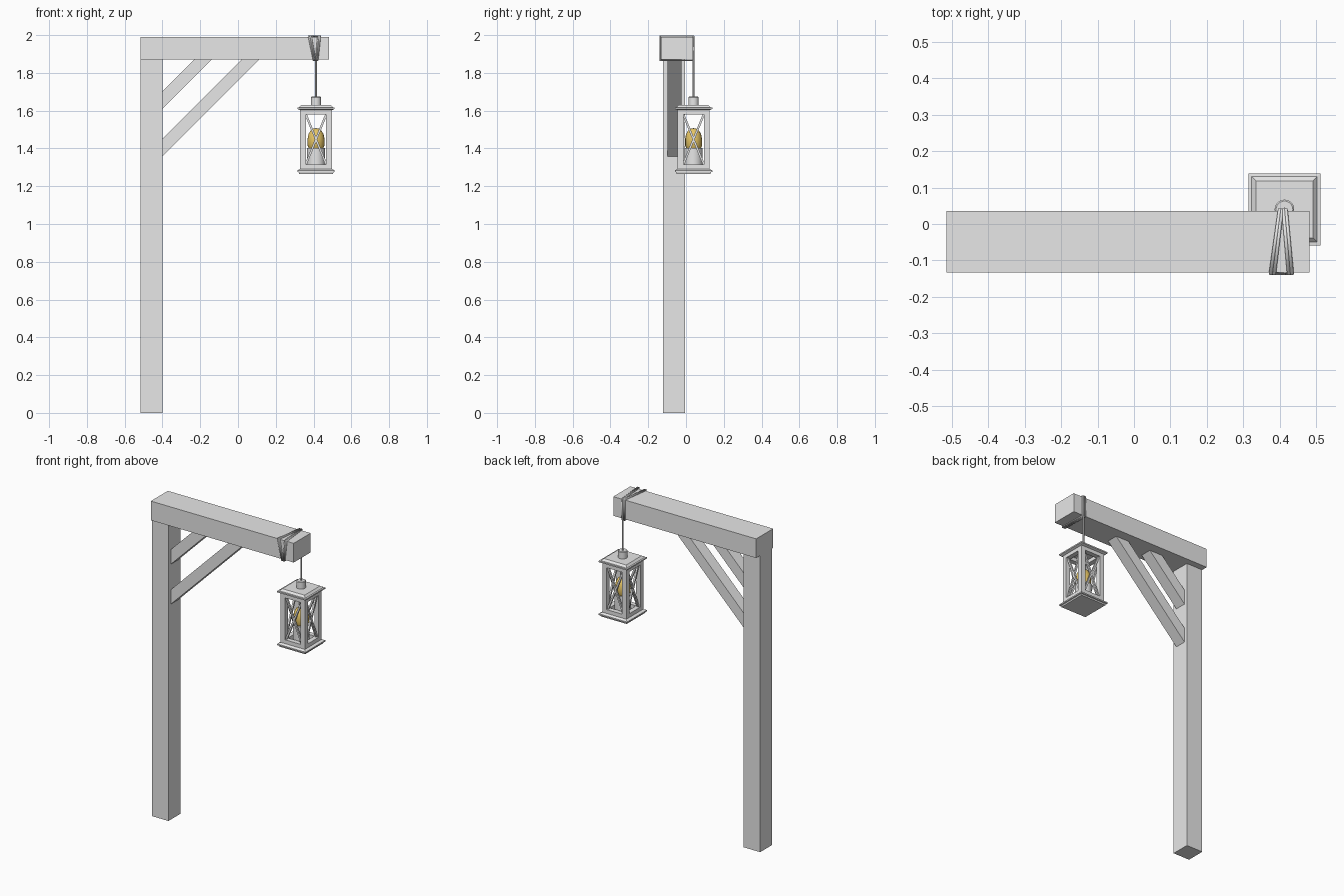
import bpy, bmesh, math
from mathutils import Vector

cube = bpy.data.objects.get("Cube")
if cube:
    bpy.data.objects.remove(cube, do_unlink=True)


def material(name, colour):
    m = bpy.data.materials.new(name)
    m.use_nodes = True
    m.diffuse_color = colour
    m.node_tree.nodes["Principled BSDF"].inputs["Base Color"].default_value = colour
    return m


GREY = material("pale grey", (0.8, 0.8, 0.8, 1))
YELLOW = material("candle flame yellow", (0.85, 0.6, 0.14, 1))


def finish(name, bm, mat=GREY, smooth=False):
    bmesh.ops.recalc_face_normals(bm, faces=bm.faces)
    mesh = bpy.data.meshes.new(name)
    bm.to_mesh(mesh)
    bm.free()
    mesh.materials.append(mat)
    ob = bpy.data.objects.new(name, mesh)
    bpy.context.collection.objects.link(ob)
    if smooth:
        bpy.ops.object.select_all(action="DESELECT")
        ob.select_set(True)
        bpy.context.view_layer.objects.active = ob
        bpy.ops.object.shade_smooth_by_angle(angle=math.radians(35))
    return ob


def box(name, x0, x1, y0, y1, z0, z1):
    bm = bmesh.new()
    bmesh.ops.create_cube(bm, size=1)
    for v in bm.verts:
        v.co = ((x0 + x1) / 2 + v.co.x * (x1 - x0),
                (y0 + y1) / 2 + v.co.y * (y1 - y0),
                (z0 + z1) / 2 + v.co.z * (z1 - z0))
    return finish(name, bm)


def lathe(name, profile, centre, sides, mat=GREY, turn=0.0, smooth=True):
    """Stack rings of (radius, z) around a vertical axis and cap both ends."""
    bm = bmesh.new()
    rings = []
    for r, z in profile:
        rings.append([bm.verts.new((centre[0] + r * math.cos(turn + math.tau * i / sides),
                                    centre[1] + r * math.sin(turn + math.tau * i / sides), z))
                      for i in range(sides)])
    for a, b in zip(rings, rings[1:]):
        for i in range(sides):
            j = (i + 1) % sides
            bm.faces.new((a[i], a[j], b[j], b[i]))
    bm.faces.new(rings[0])
    bm.faces.new(rings[-1])
    return finish(name, bm, mat, smooth)


def square_stack(name, profile, centre):
    """Square stepped plate, given (half width, z) pairs."""
    root = math.sqrt(2)
    return lathe(name, [(h * root, z) for h, z in profile], centre, 4,
                 turn=math.pi / 4, smooth=False)


def rope(name, points, closed):
    cu = bpy.data.curves.new(name, "CURVE")
    cu.dimensions = "3D"
    cu.bevel_depth = 0.005
    cu.bevel_resolution = 2
    cu.use_fill_caps = True
    sp = cu.splines.new("POLY")
    sp.points.add(len(points) - 1)
    for p, co in zip(sp.points, points):
        p.co = (*co, 1)
    sp.use_cyclic_u = closed
    cu.materials.append(GREY)
    ob = bpy.data.objects.new(name, cu)
    bpy.context.collection.objects.link(ob)


# Timber frame
BEAM_FRONT, BEAM_BACK, BEAM_LOW, BEAM_TOP = -0.133, 0.036, 1.87, 1.991
POST_IN = -0.4
box("post", -0.515, POST_IN, -0.122, -0.004, 0, BEAM_LOW)
box("beam", -0.515, 0.482, BEAM_FRONT, BEAM_BACK, BEAM_LOW, BEAM_TOP)


# Diagonal braces, cut flush against post and beam
def brace(name, low, high):
    bm = bmesh.new()
    outline = [(POST_IN, low), (POST_IN + BEAM_LOW - low, BEAM_LOW),
               (POST_IN + BEAM_LOW - high, BEAM_LOW), (POST_IN, high)]
    face = bm.faces.new([bm.verts.new((x, -0.098, z)) for x, z in outline])
    new = bmesh.ops.extrude_face_region(bm, geom=[face])["geom"]
    bmesh.ops.translate(bm, vec=(0, 0.073, 0),
                        verts=[g for g in new if isinstance(g, bmesh.types.BMVert)])
    finish(name, bm)


brace("long_brace", 1.358, 1.45)
brace("short_brace", 1.61, 1.703)

# Lantern roof, base and chimney cap
C = (0.413, 0.04)
square_stack("lantern_roof", [(0.084, 1.603), (0.099, 1.609), (0.099, 1.617),
                              (0.09, 1.618), (0.078, 1.63)], C)
square_stack("lantern_base", [(0.09, 1.266), (0.092, 1.274), (0.099, 1.276),
                              (0.099, 1.284), (0.084, 1.292)], C)
lathe("chimney_cap", [(0.027, 1.625), (0.027, 1.671), (0.023, 1.674)], C, 24)

# Lantern corner posts
OUT, INN = 0.084, 0.054
for sx in (-1, 1):
    for sy in (-1, 1):
        xs = sorted((C[0] + sx * INN, C[0] + sx * OUT))
        ys = sorted((C[1] + sy * INN, C[1] + sy * OUT))
        box("lantern_corner_post", *xs, *ys, 1.29, 1.605)


# Lantern rails and crossed bars on each of the four sides
def side_bar(name, a, b, width, depth, turn):
    """Bar between two (sideways, z) points on one lantern side."""
    a, b = Vector(a), Vector(b)
    along = (b - a).normalized()
    across = Vector((-along.y, along.x)) * width / 2
    bm = bmesh.new()
    rows = []
    for d in (-depth / 2, depth / 2):
        rows.append([])
        for p in (a - across, b - across, b + across, a + across):
            out = (OUT + INN) / 2 + d
            x = p.x * math.cos(turn) - out * math.sin(turn)
            y = p.x * math.sin(turn) + out * math.cos(turn)
            rows[-1].append(bm.verts.new((C[0] + x, C[1] + y, p.y)))
    bm.faces.new(rows[0])
    bm.faces.new(rows[1])
    for i in range(4):
        j = (i + 1) % 4
        bm.faces.new((rows[0][i], rows[0][j], rows[1][j], rows[1][i]))
    finish(name, bm)


SILL, HEAD = 1.316, 1.58
for k in range(4):
    t = k * math.pi / 2
    side_bar("lantern_lower_rail", (-INN, 1.303), (INN, 1.303), 0.026, OUT - INN, t)
    side_bar("lantern_upper_rail", (-INN, 1.593), (INN, 1.593), 0.026, OUT - INN, t)
    for s in (-1, 1):
        side_bar("lantern_cross_bar", (-s * INN, SILL), (s * INN, HEAD), 0.011, 0.011, t)

# Candle and flame
lathe("candle", [(0.048, 1.288), (0.048, 1.402)], C, 24)
lathe("flame", [(0.038, 1.4), (0.045, 1.415), (0.045, 1.45), (0.04, 1.475),
                (0.029, 1.495), (0.014, 1.505), (0.002, 1.507)], C, 16, YELLOW)

# Hanging rope and the loops tied round the beam
GAP = 0.004
F, B, L, T = BEAM_FRONT - GAP, BEAM_BACK + GAP, BEAM_LOW - GAP, BEAM_TOP + GAP
rope("hanging_rope", [(C[0], C[1], 1.66), (C[0], C[1], T)], False)
for back, front, under in ((0.4, 0.375, 0.402), (0.41, 0.425, 0.413), (0.417, 0.434, 0.42),
                           (0.406, 0.385, 0.408)):
    rope("rope_loop", [(back, B, T), (front, F, T), (under, F, L), (back, B, L)], True)
